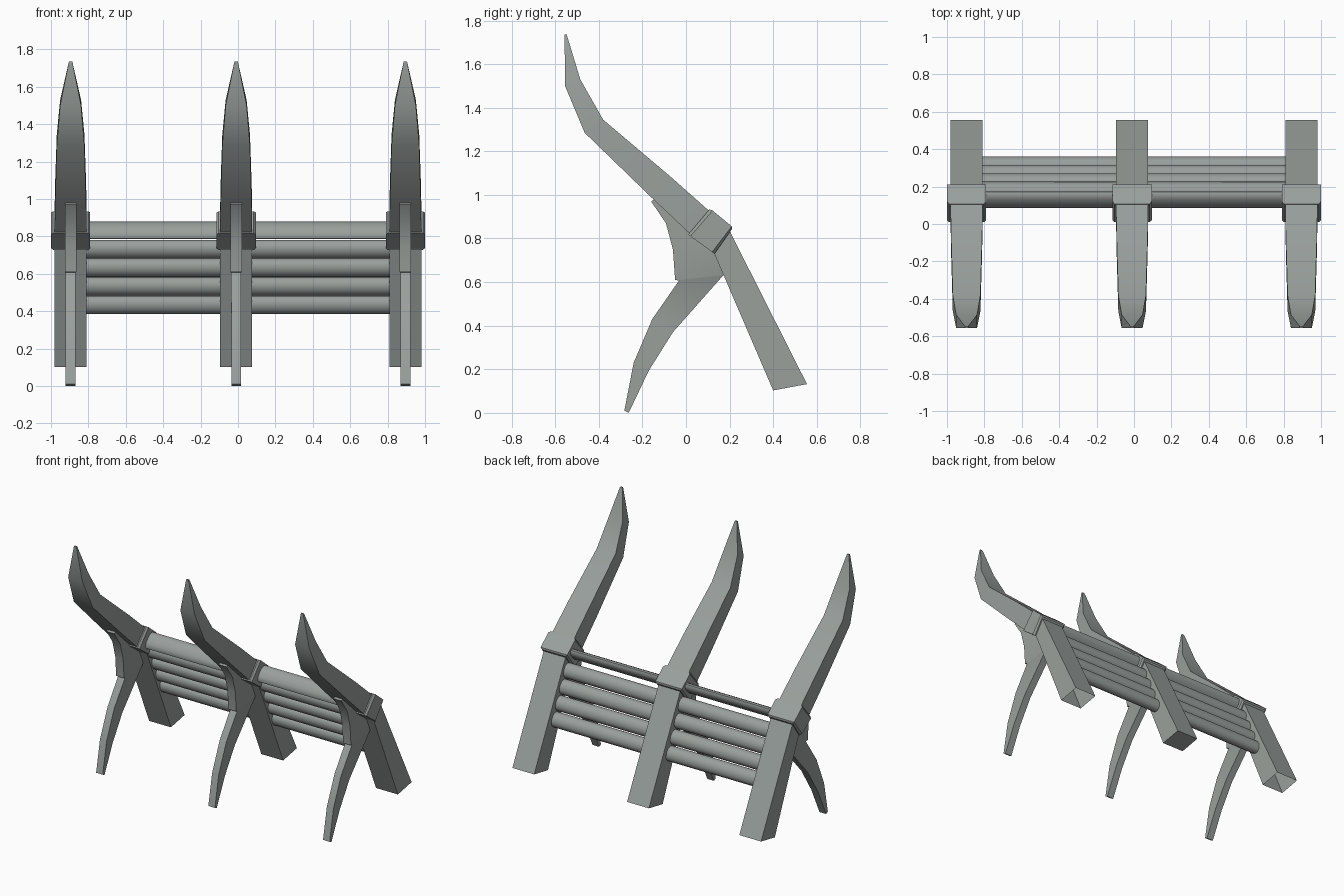
import bpy, bmesh, math
from mathutils import Matrix

if "Cube" in bpy.data.objects:
    bpy.data.objects.remove(bpy.data.objects["Cube"])

STATIONS = (-0.895, -0.01, 0.895)

grey = bpy.data.materials.new("weathered_grey")
grey.diffuse_color = (0.32, 0.35, 0.335, 1)
grey.use_nodes = True
grey.node_tree.nodes["Principled BSDF"].inputs["Base Color"].default_value = grey.diffuse_color


def finish(name, bm, angle=30, drop=None, flip=False):
    bmesh.ops.recalc_face_normals(bm, faces=bm.faces)
    if drop:
        bmesh.ops.delete(bm, geom=[drop], context='FACES_ONLY')
    if flip:
        bmesh.ops.reverse_faces(bm, faces=bm.faces)
    me = bpy.data.meshes.new(name)
    bm.to_mesh(me)
    bm.free()
    me.materials.append(grey)
    me.shade_smooth()
    me.set_sharp_from_angle(angle=math.radians(angle))
    ob = bpy.data.objects.new(name, me)
    bpy.context.collection.objects.link(ob)
    return ob


def loft(name, x, rings, open_end=False, flip=False):
    """Four-sided beam; each ring is (y1, z1, half1, y2, z2, half2) in the side plane."""
    bm = bmesh.new()
    loops = []
    for y1, z1, h1, y2, z2, h2 in rings:
        loops.append([bm.verts.new((x + dx, y, z)) for dx, y, z in
                      ((-h1, y1, z1), (h1, y1, z1), (h2, y2, z2), (-h2, y2, z2))])
    for a, b in zip(loops, loops[1:]):
        for i in range(4):
            j = (i + 1) % 4
            bm.faces.new((a[i], a[j], b[j], b[i]))
    bm.faces.new(loops[0])
    end = bm.faces.new(loops[-1])
    return finish(name, bm, drop=end if open_end else None, flip=flip)


def rail(name, x0, x1, y, z, long, thick, tilt, flip=False):
    """Oval rail along x; tilt is the angle of its wide axis in the side plane."""
    bm = bmesh.new()
    bmesh.ops.create_cone(bm, cap_ends=True, segments=12, radius1=1, radius2=1, depth=1)
    m = (Matrix.Translation(((x0 + x1) / 2, y, z)) @ Matrix.Rotation(tilt, 4, 'X')
         @ Matrix.Diagonal((x1 - x0, long, thick, 1)) @ Matrix.Rotation(math.pi / 2, 4, 'Y'))
    bm.transform(m)
    finish(name, bm, 50, flip=flip)


# Side-plane sections of the repeated parts
SPIKE = [(0.025, 0.815, 0.086, 0.105, 0.928, 0.086),
         (-0.15, 0.98, 0.083, -0.07, 1.083, 0.083),
         (-0.465, 1.285, 0.074, -0.38, 1.345, 0.074),
         (-0.555, 1.50, 0.056, -0.485, 1.53, 0.056),
         (-0.557, 1.735, 0.009, -0.547, 1.735, 0.009)]
COLLAR = [(0.01, 0.818, 0.094, 0.108, 0.934, 0.094),
          (0.02, 0.81, 0.105, 0.122, 0.928, 0.105),
          (0.12, 0.738, 0.105, 0.21, 0.856, 0.105),
          (0.13, 0.728, 0.094, 0.21, 0.842, 0.094)]
BACK_LEG = [(0.115, 0.765, 0.086, 0.19, 0.855, 0.086),
            (0.40, 0.103, 0.086, 0.555, 0.132, 0.086)]
# Bracket under the spike, running on into the curved front leg
FRONT_LEG = [(-0.16, 0.97, 0.031, -0.145, 0.98, 0.031),
             (-0.092, 0.87, 0.031, -0.03, 0.88, 0.029),
             (-0.06, 0.75, 0.031, 0.10, 0.79, 0.027),
             (-0.05, 0.61, 0.031, 0.175, 0.635, 0.027),
             (-0.032, 0.607, 0.027, 0.17, 0.63, 0.027),
             (-0.155, 0.43, 0.026, -0.06, 0.37, 0.026),
             (-0.24, 0.23, 0.026, -0.17, 0.195, 0.026),
             (-0.283, 0.01, 0.026, -0.263, 0.0, 0.026)]

for n, x in enumerate(STATIONS, 1):
    loft(f"spike_{n}", x, SPIKE)
    loft(f"collar_{n}", x, COLLAR)
    loft(f"back_leg_{n}", x, BACK_LEG, open_end=n != 2, flip=n == 1)
    loft(f"front_leg_{n}", x, FRONT_LEG)

# Oval rails in the two bays: one turned edgewise at the collars, four down the legs
for side, (x0, x1) in zip(("left", "right"), zip(STATIONS, STATIONS[1:])):
    a, b = x0 + 0.08, x1 - 0.08
    rail(f"top_rail_{side}", a, b, 0.13, 0.832, 0.059, 0.027, math.radians(47))
    for i in range(4):
        rail(f"rail_{side}_{i + 1}", a, b, 0.182 + 0.0453 * i, 0.732 - 0.0993 * i,
             0.052, 0.042, math.radians(-65), flip=side == "left")
